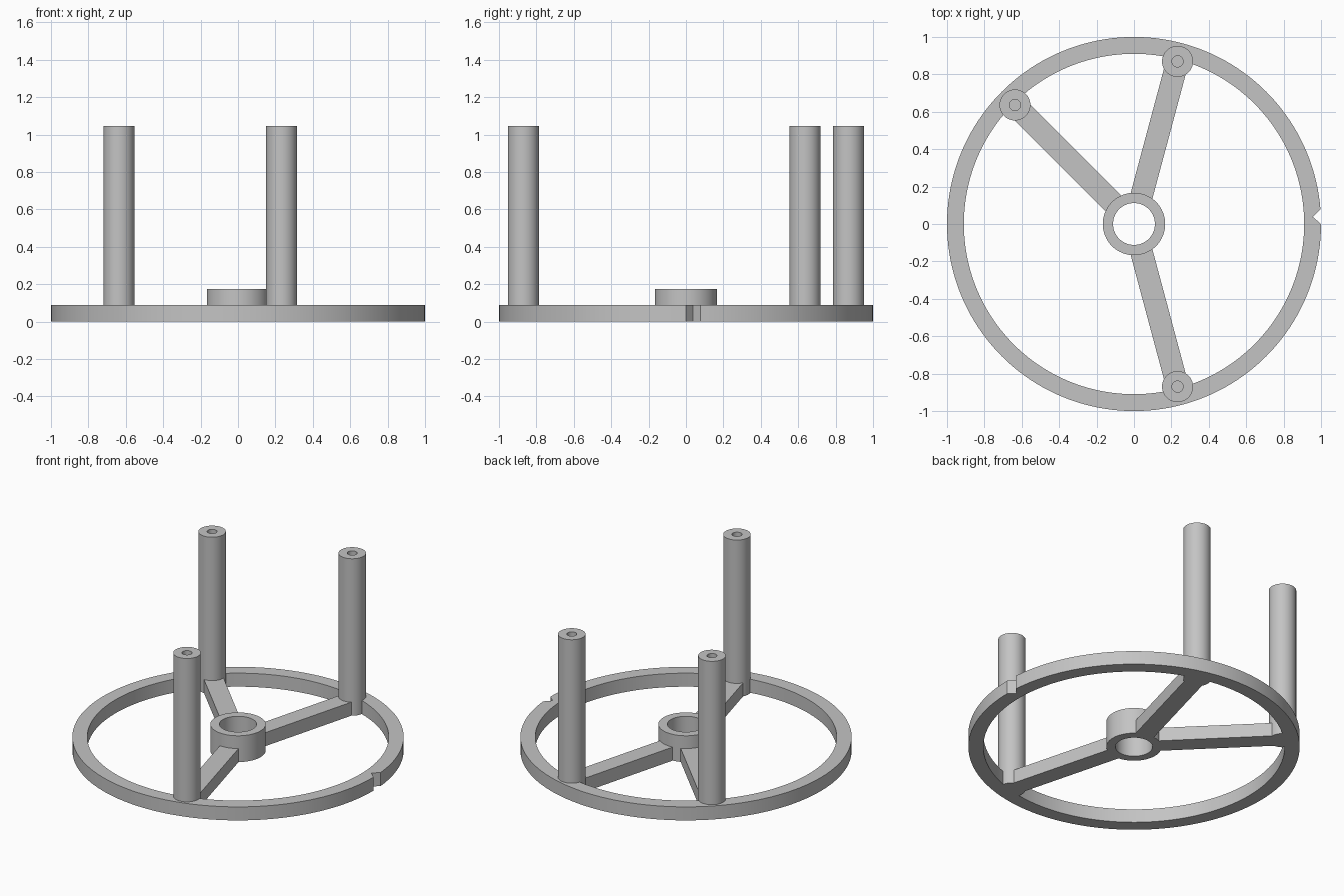
import bpy
import bmesh
from math import sin, cos, radians, tau
from mathutils import Matrix

if "Cube" in bpy.data.objects:
    bpy.data.objects.remove(bpy.data.objects["Cube"])

BASE_H = 0.09
POST_ANGLES = {"right_back": 135, "left_back": 75, "left_front": -75}
POST_DIST = 0.90

grey = bpy.data.materials.new("plain_grey")
grey.use_nodes = True
colour = (0.55, 0.55, 0.55, 1)
grey.diffuse_color = colour
grey.node_tree.nodes["Principled BSDF"].inputs["Base Color"].default_value = colour


def finish(name, bm):
    """Clean the mesh, smooth it with sharp corners, and add the object."""
    bmesh.ops.remove_doubles(bm, verts=bm.verts, dist=0.0001)
    bmesh.ops.recalc_face_normals(bm, faces=bm.faces)
    for face in bm.faces:
        face.smooth = True
    for edge in bm.edges:
        edge.smooth = edge.calc_face_angle(0) < radians(30)
    mesh = bpy.data.meshes.new(name)
    bm.to_mesh(mesh)
    bm.free()
    mesh.materials.append(grey)
    obj = bpy.data.objects.new(name, mesh)
    bpy.context.collection.objects.link(obj)
    return obj


def revolve(name, profile, sides, closed, notch=None):
    """Turn (radius, height) points about z; notch = (side, outer radius)."""
    bm = bmesh.new()
    outer = max(r for r, z in profile)
    rows = []
    for i in range(sides):
        a = tau * i / sides
        row = []
        for r, z in profile:
            if notch and i == notch[0] and r == outer:
                r = notch[1]
            row.append(bm.verts.new((r * cos(a), r * sin(a), z)))
        rows.append(row)
    n = len(profile)
    for i in range(sides):
        a, b = rows[i], rows[(i + 1) % sides]
        for j in range(n if closed else n - 1):
            k = (j + 1) % n
            bm.faces.new((a[j], b[j], b[k], a[k]))
    return finish(name, bm)


def tube(inner, outer, height):
    return [(inner, 0), (outer, 0), (outer, height), (inner, height)]


# Outer ring with a small V notch on its left side
revolve("outer_ring", tube(0.91, 1.0, BASE_H), 160, True, notch=(1, 0.957))

# Central hub with open bore
revolve("hub", tube(0.112, 0.167, 0.175), 64, True)

# Posts with blind holes in their tops, and the spokes that carry them
R, HOLE, TOP, FLOOR = 0.083, 0.03, 1.045, 0.85
post_profile = [(0, 0), (R, 0), (R, TOP), (HOLE, TOP), (HOLE, FLOOR), (0, FLOOR)]
for side, degrees in POST_ANGLES.items():
    a = radians(degrees)
    post = revolve(side + "_post", post_profile, 48, False)
    post.location = (POST_DIST * cos(a), POST_DIST * sin(a), 0)

    start, end = 0.145, 0.86
    bm = bmesh.new()
    bmesh.ops.create_cube(bm, size=1)
    bmesh.ops.scale(bm, vec=(end - start, 0.12, BASE_H), verts=bm.verts)
    bmesh.ops.translate(bm, vec=((start + end) / 2, 0, BASE_H / 2), verts=bm.verts)
    bmesh.ops.rotate(bm, matrix=Matrix.Rotation(a, 3, "Z"), verts=bm.verts)
    finish(side + "_spoke", bm)
